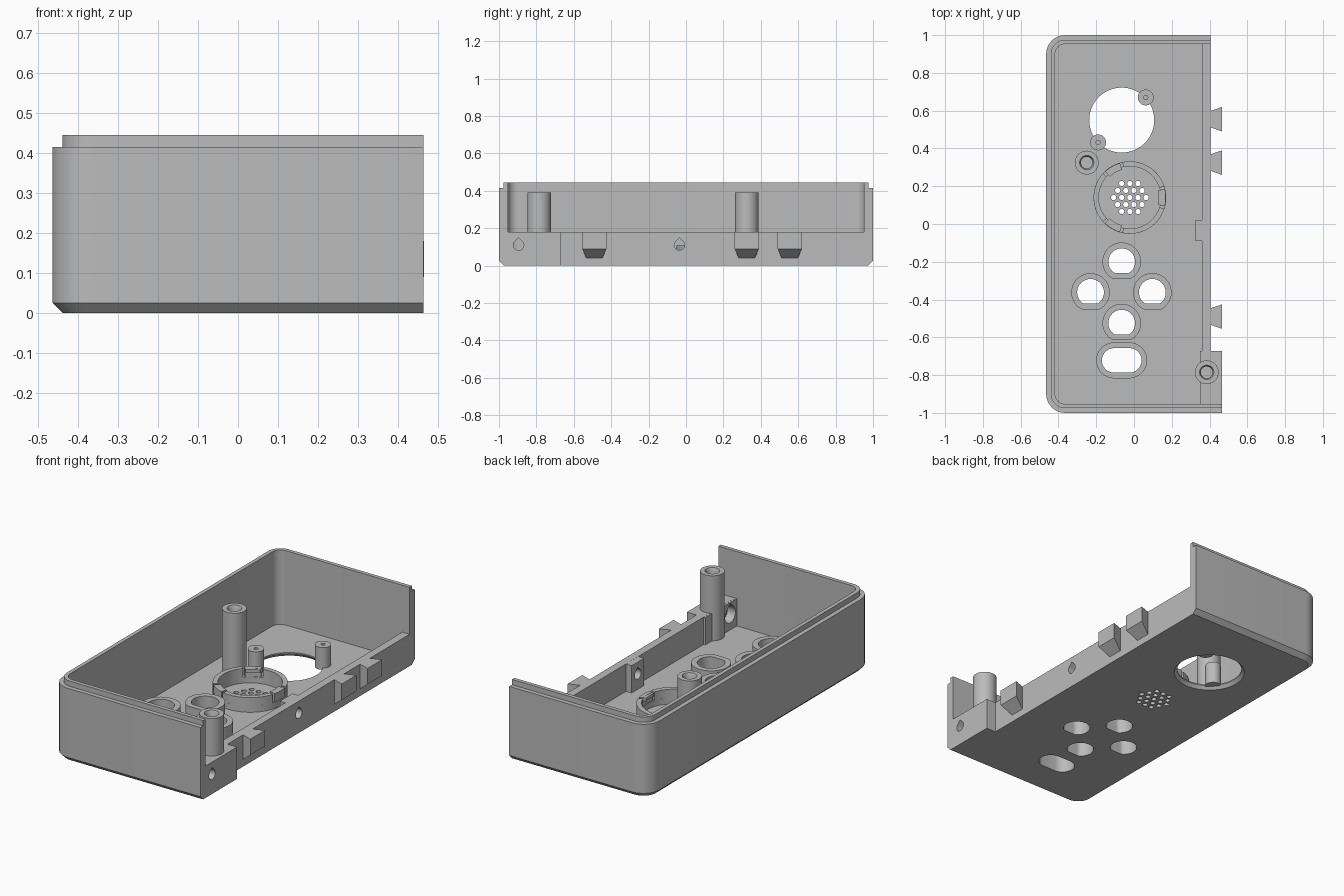
import bpy, bmesh, math

if "Cube" in bpy.data.objects:
    bpy.data.objects.remove(bpy.data.objects["Cube"])

grey = bpy.data.materials.new("plastic_grey")
grey.diffuse_color = (0.5, 0.5, 0.5, 1)
grey.use_nodes = True
grey.node_tree.nodes["Principled BSDF"].inputs["Base Color"].default_value = grey.diffuse_color
FLOOR = 0.025


def make(name, lofts, closed=False):
    """Skin each list of equal-length loops; cap the ends or close the ring."""
    bm = bmesh.new()
    for loops in lofts:
        rows = [[bm.verts.new(p) for p in lp] for lp in loops]
        n = len(rows[0])
        pairs = list(zip(rows, rows[1:]))
        if closed:
            pairs.append((rows[-1], rows[0]))
        else:
            bm.faces.new(rows[0][::-1])
            bm.faces.new(rows[-1])
        for a, b in pairs:
            for i in range(n):
                j = (i + 1) % n
                bm.faces.new((a[i], a[j], b[j], b[i]))
    bmesh.ops.recalc_face_normals(bm, faces=bm.faces)
    me = bpy.data.meshes.new(name)
    bm.to_mesh(me)
    bm.free()
    me.materials.append(grey)
    ob = bpy.data.objects.new(name, me)
    bpy.context.collection.objects.link(ob)
    return ob


def boolean(ob, tool, op='DIFFERENCE'):
    m = ob.modifiers.new("bool", 'BOOLEAN')
    m.operation, m.object, m.solver = op, tool, 'EXACT'
    bpy.context.view_layer.objects.active = ob
    bpy.ops.object.modifier_apply(modifier=m.name)
    bpy.data.objects.remove(tool)


def at(pts, z):
    return [(x, y, z) for x, y in pts]


def box(x0, x1, y0, y1, z0, z1):
    pts = [(x0, y0), (x1, y0), (x1, y1), (x0, y1)]
    return [at(pts, z0), at(pts, z1)]


def circle(cx, cy, r, n=40, flat=9):
    """Circle, with its lower side cut flat at distance `flat`."""
    return [(cx + r * math.cos(2 * math.pi * i / n),
             cy + max(-flat, r * math.sin(2 * math.pi * i / n))) for i in range(n)]


def slot(cx, cy, half, r, n=40):
    """Pill shape along x."""
    out = []
    for i in range(n):
        a = 2 * math.pi * (i + 0.5) / n
        out.append((cx + math.copysign(half, math.cos(a)) + r * math.cos(a), cy + r * math.sin(a)))
    return out


def outline(inset, right):
    """Case footprint with the two left corners rounded."""
    pts = [(right, -1 + inset), (right, 1 - inset)]
    r = 0.1 - inset
    for cy, a0 in ((0.9, 90), (-0.9, 180)):
        for k in range(11):
            a = math.radians(a0 + 9 * k)
            pts.append((-0.365 + r * math.cos(a), cy + r * math.sin(a)))
    return pts


def sector(cx, cy, r0, r1, a0, a1, n=12):
    angs = [math.radians(a0 + (a1 - a0) * k / n) for k in range(n + 1)]
    return ([(cx + r1 * math.cos(a), cy + r1 * math.sin(a)) for a in angs] +
            [(cx + r0 * math.cos(a), cy + r0 * math.sin(a)) for a in reversed(angs)])


def teardrop(x0, x1, y, z, r):
    """Printable side hole along x."""
    pts = [(y + r * math.cos(math.radians(a)), z + r * math.sin(math.radians(a)))
           for a in range(135, 406, 15)] + [(y, z + r * 1.414)]
    return [[(x, p, q) for p, q in pts] for x in (x0, x1)]


# Shell: chamfered bottom, stepped lip on top, hollow, low right wall
shell = make("case_shell", [[at(outline(i, 0.465), z) for i, z in
             ((0.025, 0), (0, 0.025), (0, 0.415), (0.025, 0.415), (0.025, 0.445))]])
boolean(shell, make("cavity", [[at(outline(0.047, x), z) for x, z in
        ((0.36, FLOOR), (0.36, 0.18), (0.6, 0.18), (0.6, 0.6))]]))
boolean(shell, make("edge_cut", [box(0.405, 0.6, -0.672, 1.1, -0.1, 0.7)]))

# Thickened screw pads on the right wall
boolean(shell, make("pads", [box(0.35, 0.38, -0.97, -0.672, 0.015, 0.1795),
                             box(0.325, 0.38, -0.09, 0.022, 0.015, 0.1795)]), 'UNION')
boolean(shell, make("side_holes", [teardrop(0.25, 0.6, -0.895, 0.11, 0.028),
                                   teardrop(0.25, 0.6, -0.035, 0.11, 0.028)]))
boolean(shell, make("counterbore", [teardrop(0.3, 0.40, -0.895, 0.11, 0.046)]))

# Floor openings: display, grille, buttons and slot
holes = [[at(circle(-0.065, 0.55, r, 64), z) for r, z in
          ((0.197, -0.01), (0.172, 0.018), (0.172, 0.06))]]
for row in range(-2, 3):
    count = 5 - abs(row)
    for k in range(count):
        c = circle(-0.022 + (k - (count - 1) / 2) * 0.043, 0.14 + row * 0.0372, 0.014, 16)
        holes.append([at(c, -0.05), at(c, 0.06)])
buttons = [(-0.065, -0.2), (-0.23, -0.362), (0.097, -0.362), (-0.065, -0.525)]
for x, y in buttons:
    c = circle(x, y, 0.071, 40, 0.06)
    holes.append([at(c, -0.05), at(c, 0.06)])
c = slot(-0.065, -0.722, 0.04, 0.065)
holes.append([at(c, -0.05), at(c, 0.06)])
boolean(shell, make("floor_holes", holes))

# Button collars and slot collar
low, top = FLOOR - 0.004, 0.112
for x, y in buttons:
    o, i = circle(x, y, 0.102, 40, 0.09), circle(x, y, 0.071, 40, 0.06)
    make("button_collar", [[at(o, low), at(o, top), at(i, top), at(i, low)]], True)
o, i = slot(-0.065, -0.722, 0.04, 0.095), slot(-0.065, -0.722, 0.04, 0.065)
make("slot_collar", [[at(o, low), at(o, top), at(i, top), at(i, low)]], True)

# Tall screw posts
posts = [(-0.25, 0.325), (0.385, -0.785)]
boolean(shell, make("post_bore", [[at(circle(*posts[1], 0.031), z) for z in (0.04, 0.3)]]))
for p in posts:
    make("screw_post", [[at(circle(*p, r), z) for r, z in
         ((0.063, low), (0.063, 0.392), (0.038, 0.392), (0.031, 0.375), (0.031, low))]], True)

# Short posts beside the round opening
for p in ((0.062, 0.67), (-0.19, 0.432)):
    make("display_post", [[at(circle(*p, r, 32), z) for r, z in
         ((0.042, 0.015), (0.042, 0.14), (0.011, 0.14), (0.011, 0.06))]])

# Speaker ring with three snap clips
sx, sy = -0.022, 0.14
o, i = circle(sx, sy, 0.192, 60), circle(sx, sy, 0.165, 60)
make("speaker_ring", [[at(o, low), at(o, 0.06), at(i, 0.06), at(i, low)]], True)
arcs = []
for a in (0, 120, 240):
    for r0, r1, a0, a1, z0, z1 in ((0.165, 0.192, a + 18, a + 102, 0.058, 0.108),
                                   (0.168, 0.19, a - 14, a + 14, 0.058, 0.108),
                                   (0.153, 0.17, a - 14, a + 14, 0.09, 0.107)):
        s = sector(sx, sy, r0, r1, a0, a1)
        arcs.append([at(s, z0), at(s, z1)])
make("speaker_clips", arcs)

# Dovetail tabs on the right edge
for y in (0.555, 0.325, -0.49):
    make("dovetail_tab", [[[(x, y - w, z0), (x, y + w, z0), (x, y + w, 0.18), (x, y - w, 0.18)]
         for x, w, z0 in ((0.404, 0.043, 0.04), (0.466, 0.065, 0.09))]])

# Smooth the curves, keep the edges crisp
bpy.ops.object.select_all(action='SELECT')
bpy.context.view_layer.objects.active = shell
bpy.ops.object.shade_smooth_by_angle(angle=math.radians(30))
